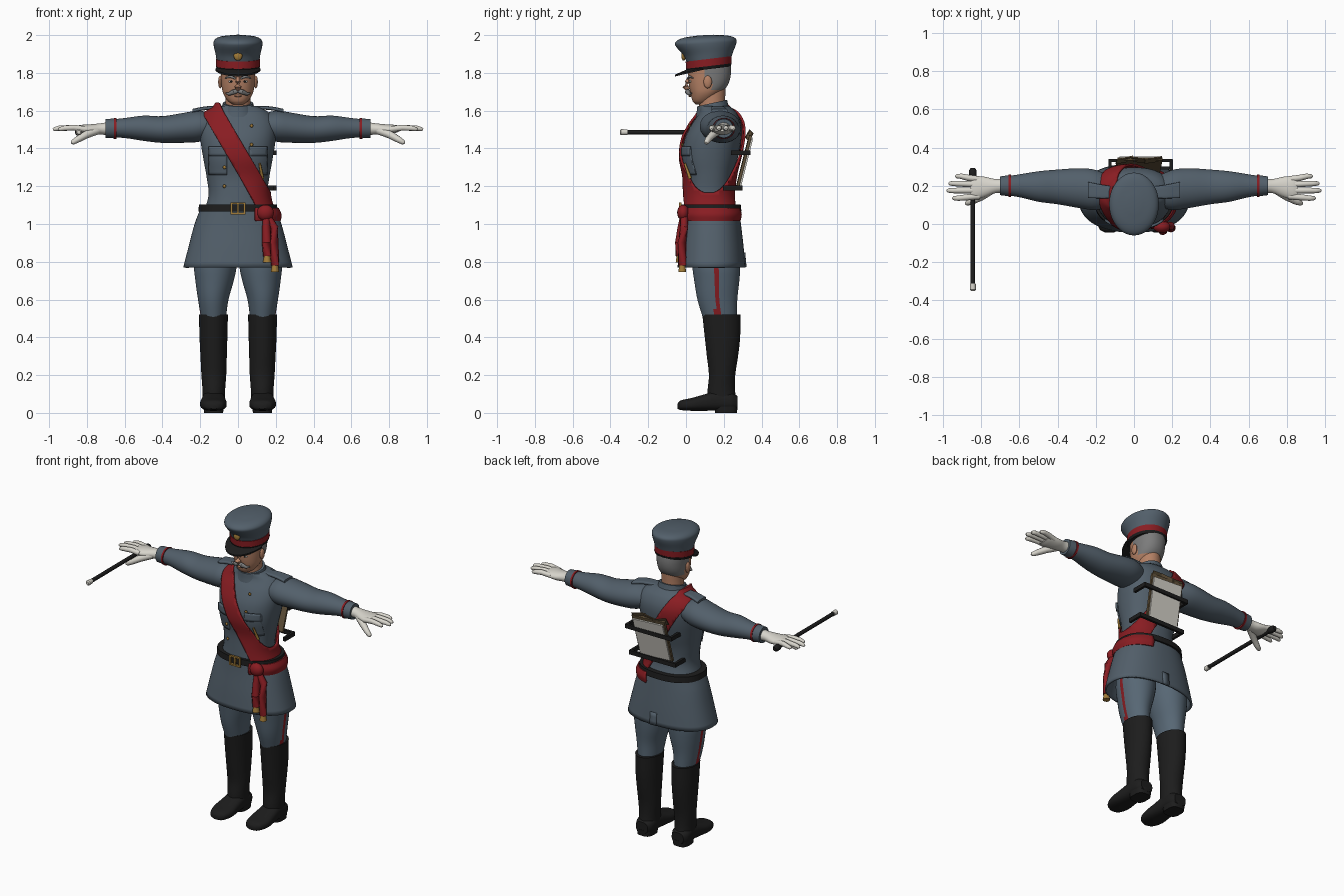
import bpy, bmesh
from math import sin, cos, pi, radians
from mathutils import Vector, Matrix, Euler

if "Cube" in bpy.data.objects:
    bpy.data.objects.remove(bpy.data.objects["Cube"])


def paint(name, *rgb):
    m = bpy.data.materials.new(name)
    m.use_nodes = True
    m.diffuse_color = (*rgb, 1)
    m.node_tree.nodes["Principled BSDF"].inputs["Base Color"].default_value = (*rgb, 1)
    return m


CLOTH = paint("tunic slate", .085, .115, .145)
TROUSER = paint("trouser blue grey", .095, .135, .175)
BLACK = paint("black leather", .012, .012, .012)
RED = paint("crimson", .25, .012, .016)
WHITE = paint("glove white", .68, .66, .6)
SKIN = paint("skin", .46, .22, .13)
HAIR = paint("grey hair", .2, .2, .2)
GOLD = paint("brass", .36, .2, .04)
BROWN = paint("brown board", .13, .09, .045)
made = []


def finish(name, bm, mats, mirror=False, rule=None, thick=0):
    mesh = bpy.data.meshes.new(name)
    for m in mats if isinstance(mats, list) else [mats]:
        mesh.materials.append(m)
    if rule:
        for f in bm.faces:
            f.material_index = int(rule(f.calc_center_median()))
    bm.to_mesh(mesh)
    bm.free()
    ob = bpy.data.objects.new(name, mesh)
    bpy.context.collection.objects.link(ob)
    if thick:
        mod = ob.modifiers.new("thickness", 'SOLIDIFY')
        mod.thickness, mod.offset = thick, -1
    if mirror:
        ob.modifiers.new("mirror", 'MIRROR')
    made.append(ob)
    return ob


def skin(rings):
    bm = bmesh.new()
    rows = [[bm.verts.new(p) for p in r] for r in rings]
    n = len(rows[0])
    for a, b in zip(rows, rows[1:]):
        for j in range(n):
            bm.faces.new((a[j], a[(j + 1) % n], b[(j + 1) % n], b[j]))
    bm.faces.new(rows[0])
    bm.faces.new(rows[-1])
    bmesh.ops.recalc_face_normals(bm, faces=bm.faces[:])
    return bm


def smooth(rings, k=4):
    """Hermite interpolation of (position, centre u, centre v, radius u, radius v)."""
    R = [Vector(r) for r in rings]
    T = [r[0] for r in R]
    last = len(R) - 1
    slope = []
    for i in range(last + 1):
        a, b = max(i - 1, 0), min(i + 1, last)
        slope.append((R[b] - R[a]) / (T[b] - T[a]))
    out = []
    for i in range(last):
        h = T[i + 1] - T[i]
        for s in range(k):
            t = s / k
            q = t * t * (3 - 2 * t)
            out.append(R[i] * (1 - q) + R[i + 1] * q + slope[i] * h * t * (1 - t) ** 2
                       - slope[i + 1] * h * t * t * (1 - t))
    return out + [R[-1]]


def section(r, axis, n, power, tilt):
    pts = []
    for j in range(n):
        a = 2 * pi * (j + .5) / n
        c, s = cos(a), sin(a)
        u = r[1] + r[3] * abs(c) ** (2 / power) * (1 if c > 0 else -1)
        v = r[2] + r[4] * abs(s) ** (2 / power) * (1 if s > 0 else -1)
        pts.append(Vector({'z': (u, v, r[0] + tilt * (v - r[2])),
                           'x': (r[0], u, v), 'y': (u, r[0], v)}[axis]))
    return pts


def loft(name, rings, mats, axis='z', n=32, power=2.0, tilt=0, **kw):
    return finish(name, skin([section(r, axis, n, power, tilt) for r in smooth(rings)]), mats, **kw)


def shell(name, rings, grow, cuts, mat, power=2.3, **kw):
    """A layer lying on a loft, trimmed by planes (point, normal to keep)."""
    rs = [r + Vector((0, 0, 0, grow, grow)) for r in smooth(rings)]
    rs[-1][0] += grow
    bm = skin([section(r, 'z', 64, power, 0) for r in rs])
    for co, no in cuts:
        bmesh.ops.bisect_plane(bm, geom=bm.verts[:] + bm.edges[:] + bm.faces[:],
                               plane_co=co, plane_no=no, clear_inner=True)
    return finish(name, bm, mat, thick=.012, **kw)


def tube(name, pts, radii, mat, n=10, **kw):
    P = [Vector(p) for p in pts]
    rings = []
    for i, p in enumerate(P):
        d = (P[min(i + 1, len(P) - 1)] - P[max(i - 1, 0)]).normalized()
        q = d.to_track_quat('Z', 'Y')
        rings.append([p + q @ Vector((cos(2 * pi * j / n), sin(2 * pi * j / n), 0)) * radii[i]
                      for j in range(n)])
    return finish(name, skin(rings), mat, **kw)


def ball(name, loc, scale, mat, **kw):
    bm = bmesh.new()
    bmesh.ops.create_uvsphere(bm, u_segments=16, v_segments=10, radius=1,
                              matrix=Matrix.LocRotScale(Vector(loc), None, Vector(scale)))
    return finish(name, bm, mat, **kw)


def box(name, loc, size, mat, rot=(0, 0, 0), **kw):
    bm = bmesh.new()
    turn = Euler([radians(a) for a in rot])
    bmesh.ops.create_cube(bm, size=1, matrix=Matrix.LocRotScale(Vector(loc), turn, Vector(size)))
    return finish(name, bm, mat, **kw)


# Tunic body and flared skirt
TORSO = [(1.04, 0, .135, .19, .145), (1.15, 0, .122, .157, .125), (1.25, 0, .125, .167, .126),
         (1.35, 0, .128, .185, .147), (1.45, 0, .143, .2, .151), (1.53, 0, .162, .2, .132),
         (1.59, 0, .168, .165, .1), (1.625, 0, .15, .1, .08)]
SKIRT = [(.77, 0, .135, .29, .18), (.88, 0, .135, .262, .17), (1, 0, .135, .23, .156),
         (1.08, 0, .133, .2, .148)]
loft("tunic_body", TORSO, CLOTH, power=2.3)
shell("tunic_skirt", SKIRT, 0, [((0, 0, .771), (0, 0, 1))], CLOTH)
shell("back_vent", SKIRT, .006, [((0, .2, 0), (0, 1, 0)), ((-.005, 0, 0), (1, 0, 0)),
                                 ((.04, 0, 0), (-1, 0, 0)), ((0, 0, .772), (0, 0, 1)),
                                 ((0, 0, .85), (0, 0, -1))], CLOTH)
loft("collar", [(1.585, 0, .142, .1, .09), (1.61, 0, .14, .088, .084), (1.64, 0, .138, .08, .08)],
     CLOTH, tilt=.22)


def tunic_front(x, z):
    r = min(smooth(TORSO, 10), key=lambda q: abs(q[0] - z))
    return r[2] - r[4] * (1 - abs(x / r[3]) ** 2.3) ** (1 / 2.3)


# Breast pockets, flaps and buttons
for part, grow, low, high in (("pocket", .006, 1.26, 1.4), ("pocket_flap", .012, 1.36, 1.41)):
    shell(part, TORSO, grow, [((0, .1, 0), (0, -1, 0)), ((.06, 0, 0), (1, 0, 0)),
                              ((.155, 0, 0), (-1, 0, 0)), ((0, 0, low), (0, 0, 1)),
                              ((0, 0, high), (0, 0, -1))], CLOTH, mirror=True)
for z in (1.2, 1.3, 1.42, 1.52):
    ball("button", (.072, tunic_front(.072, z) - .012, z), (.009, .006, .009), GOLD, mirror=True)
tube("whistle", [(.115, tunic_front(.115, 1.32) - .016, 1.32),
                 (.13, tunic_front(.13, 1.24) - .016, 1.24)], (.006, .009), GOLD)

# Belt and buckle
loft("belt", [(1.065, 0, .134, .211, .16), (1.102, 0, .133, .207, .157)], BLACK, n=48, power=2.3)
for x in (-.034, 0, .034):
    box("buckle_upright", (x, -.03, 1.083), (.01, .014, .062), GOLD)
for z in (1.056, 1.11):
    box("buckle_crossbar", (0, -.03, z), (.078, .014, .009), GOLD)

# Sash over the right shoulder, hip wrap, knot and tails
across = Vector((.863, 0, .505))
middle = Vector((-.015, 0, 1.39))
shell("shoulder_sash", TORSO, .019, [(middle - across * .051, across), (middle + across * .051, -across),
                                     ((0, 0, 1.06), (0, 0, 1))], RED)
WRAP = [(1.015, 0, .134, .226, .163), (1.05, 0, .134, .231, .17), (1.085, 0, .134, .216, .162)]
shell("hip_sash", WRAP, 0, [((.09, 0, 0), (1, 0, 0))], RED)
ball("sash_knot", (.145, -.015, 1.06), (.045, .032, .042), RED)
for x, y, low in ((.15, -.034, .83), (.192, -.02, .78)):
    tube("sash_tail", [(.15, -.01, 1.05), (x, y + .01, .98), (x, y, .9), (x + .004, y, low)],
         (.02, .022, .024, .022), RED)
    tube("sash_tassel", [(x + .004, y, low + .005), (x + .004, y, low - .035)], (.016, .022), GOLD)

# Sleeves, cuffs and shoulder straps
loft("sleeve", [(.1, .17, 1.52, .07, .05), (.2, .178, 1.518, .105, .082), (.28, .187, 1.51, .105, .08),
                (.4, .194, 1.5, .091, .071), (.5, .196, 1.507, .08, .067),
                (.6, .2, 1.508, .06, .053), (.69, .2, 1.506, .046, .046)], CLOTH, axis='x', mirror=True)
loft("cuff", [(.648, .2, 1.506, .056, .053), (.702, .2, 1.506, .049, .05)], CLOTH, axis='x', mirror=True)
loft("cuff_braid", [(.644, .2, 1.506, .06, .056), (.656, .2, 1.506, .059, .055)], RED,
     axis='x', mirror=True)
loft("shoulder_strap", [(.095, .165, 1.616, .03, .009), (.17, .17, 1.613, .036, .01),
                        (.24, .178, 1.6, .042, .01)], CLOTH, axis='x', power=4, mirror=True)

# Gloved hands
loft("palm", [(.69, .2, 1.505, .036, .034), (.73, .198, 1.503, .038, .03), (.78, .194, 1.5, .053, .028),
              (.83, .19, 1.503, .06, .022), (.855, .19, 1.505, .05, .015)], WHITE, axis='x', mirror=True)
for y0, y1, tip in ((.145, .135, .95), (.176, .175, .98), (.206, .212, .97), (.234, .25, .935)):
    tube("finger", [(.81, y0, 1.502), (.87, (y0 + y1) / 2, 1.51), (tip - .03, y1, 1.507),
                    (tip - .008, y1, 1.502), (tip, y1, 1.5)],
         (.016, .016, .014, .011, .005), WHITE, mirror=True)
tube("thumb", [(.745, .178, 1.495), (.8, .143, 1.475), (.85, .117, 1.447), (.875, .108, 1.432),
               (.882, .106, 1.428)], (.022, .021, .017, .013, .006), WHITE, mirror=True)

# Baton in the right hand
tube("baton", [(-.843, -.325, 1.486), (-.843, .25, 1.486)], (.012, .012), BLACK, n=16)
tube("baton_tip", [(-.843, -.35, 1.486), (-.843, -.343, 1.486), (-.843, -.31, 1.486)],
     (.01, .016, .015), WHITE, n=16)
tube("baton_grip", [(-.843, .235, 1.486), (-.843, .25, 1.486), (-.843, .28, 1.486), (-.843, .292, 1.486)],
     (.013, .02, .02, .012), BLACK, n=16)

# Trousers with side stripe
loft("trouser_leg", [(.5, .13, .18, .066, .09), (.6, .131, .166, .081, .106), (.7, .124, .163, .102, .12),
                     (.78, .12, .16, .113, .128), (.95, .11, .15, .1, .13)], [TROUSER, RED],
     mirror=True, rule=lambda c: c.x > .16 and abs(c.y - .167) < .0125)

# Riding boots
loft("boot_shaft", [(.05, .128, .192, .058, .078), (.12, .128, .187, .06, .073), (.2, .128, .191, .066, .07),
                    (.3, .129, .193, .07, .083), (.4, .13, .193, .074, .094),
                    (.52, .13, .188, .077, .102)], BLACK, mirror=True)
loft("boot_foot", [(-.045, .128, .035, .022, .014), (-.03, .128, .04, .05, .025),
                   (.03, .13, .045, .07, .034), (.1, .13, .055, .066, .044),
                   (.17, .129, .065, .06, .053), (.24, .129, .06, .058, .048),
                   (.272, .129, .055, .042, .035)], BLACK, axis='y', power=2.6, mirror=True)
loft("boot_heel", [(0, .129, .212, .05, .058), (.04, .129, .212, .055, .062)], BLACK,
     power=3, mirror=True)

# Head, neck and features
loft("neck", [(1.56, 0, .145, .075, .075), (1.63, 0, .138, .067, .07), (1.72, 0, .135, .066, .075)], SKIN)
loft("head", [(1.633, 0, .08, .028, .03), (1.65, 0, .085, .052, .05), (1.69, 0, .103, .078, .078),
              (1.73, 0, .117, .087, .101), (1.78, 0, .124, .091, .112), (1.84, 0, .125, .092, .112),
              (1.87, 0, .125, .085, .1)], [SKIN, HAIR], power=2.2, n=48,
     rule=lambda c: c.z > .0 and (c.y > .095 and c.z > 1.755 or c.y > .135 and c.z > 1.712))
tube("nose", [(0, .016, 1.775), (0, .006, 1.75), (0, -.003, 1.727), (0, .012, 1.71)],
     (.009, .013, .018, .012), SKIN)
tube("moustache", [(0, .012, 1.705), (.022, .008, 1.7), (.048, .02, 1.688), (.066, .03, 1.694)],
     (.01, .014, .009, .003), HAIR, mirror=True)
tube("eyebrow", [(.014, .011, 1.77), (.04, .017, 1.781), (.068, .038, 1.773)], (.005, .007, .003),
     HAIR, mirror=True)
ball("eye", (.036, .026, 1.755), (.014, .009, .007), WHITE, mirror=True)
ball("pupil", (.036, .019, 1.755), (.006, .004, .006), BLACK, mirror=True)
ball("ear", (.094, .115, 1.752), (.011, .022, .034), SKIN, mirror=True)
ball("lower_lip", (0, .022, 1.678), (.02, .008, .006), SKIN)

# Peaked cap
loft("cap_crown", [(1.86, 0, .12, .112, .115), (1.9, 0, .117, .119, .131), (1.955, 0, .105, .13, .163),
                   (1.977, 0, .105, .122, .155), (1.992, 0, .105, .092, .115),
                   (2, 0, .105, .03, .04)], CLOTH, n=48, tilt=.05)
loft("cap_band", [(1.834, 0, .12, .116, .12), (1.874, 0, .12, .117, .122)], RED, n=48, tilt=.12)
loft("cap_lower_band", [(1.82, 0, .12, .112, .116), (1.836, 0, .12, .118, .122)], BLACK, n=48, tilt=.12)
visor = []
for i in range(25):
    a = radians(195 + 6.25 * i)
    s = max(0, -sin(a))
    inner = Vector((.114 * cos(a), .12 + .117 * sin(a), 1.832 + .014 * sin(a)))
    outer = inner + Vector((.01 * cos(a), -.062 * s, -.028 * s))
    drop = Vector((0, 0, -.009))
    visor.append([inner, outer, outer + drop, inner + drop])
finish("cap_visor", skin(visor), BLACK)
ball("cap_badge", (0, -.013, 1.89), (.023, .012, .025), GOLD)

# Map board carried on the back
lean = (-14, 3, 0)
box("map_board", (.025, .307, 1.335), (.235, .014, .285), BROWN, lean)
box("map_sheet", (.025, .318, 1.328), (.215, .009, .255), WHITE, lean)
for x, turn in ((-.05, 12), (.03, -6), (.1, 9)):
    box("loose_paper", (x, .335, 1.468), (.09, .006, .05), BROWN, (-25, turn, turn))
for z, y in ((1.377, .333), (1.19, .292)):
    box("carrier_bar", (.035, y, z), (.335, .016, .026), BLACK)
    for x in (-.125, .195):
        box("carrier_prong", (x, y - .045, z), (.016, .1, .026), BLACK)

# Smooth shading with crisp edges
bpy.ops.object.select_all(action='DESELECT')
for ob in made:
    ob.select_set(True)
bpy.context.view_layer.objects.active = made[0]
bpy.ops.object.shade_smooth_by_angle(angle=radians(40))
